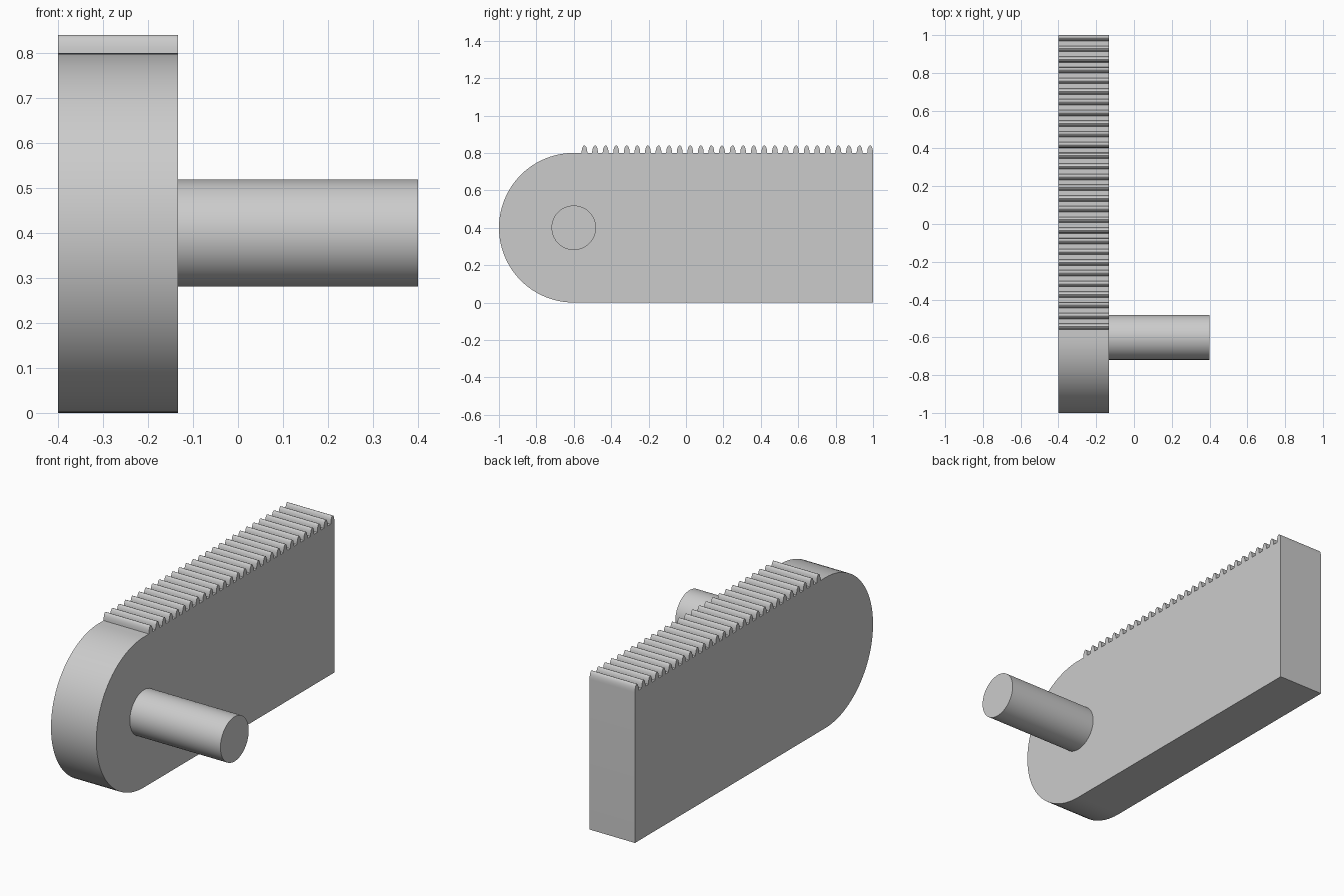
import bpy
import math
from mathutils import Vector

cube = bpy.data.objects.get("Cube")
if cube:
    bpy.data.objects.remove(cube, do_unlink=True)

grey = bpy.data.materials.new("plain grey")
grey.use_nodes = True
colour = (0.6, 0.6, 0.6, 1)
grey.diffuse_color = colour
grey.node_tree.nodes["Principled BSDF"].inputs["Base Color"].default_value = colour

LEFT, PLATE_FACE, PIN_END = -0.4, -0.133, 0.4
RADIUS, AXIS_Y, BACK_Y = 0.4, -0.6, 1.0
TEETH, TOOTH_HALF, TOOTH_HEIGHT = 28, 0.0155, 0.04
FIRST_TOOTH = -0.543


def extrude_x(name, outline, x0, x1):
    """Extrude a closed (y, z) outline along x, wound anticlockwise from +x."""
    n = len(outline)
    verts = [(x, y, z) for x in (x0, x1) for y, z in outline]
    faces = [tuple(reversed(range(n))), tuple(range(n, 2 * n))]
    faces += [(i, (i + 1) % n, (i + 1) % n + n, i + n) for i in range(n)]
    mesh = bpy.data.meshes.new(name)
    mesh.from_pydata(verts, [], faces)
    mesh.materials.append(grey)
    obj = bpy.data.objects.new(name, mesh)
    bpy.context.collection.objects.link(obj)
    bpy.ops.object.select_all(action="DESELECT")
    obj.select_set(True)
    bpy.context.view_layer.objects.active = obj
    bpy.ops.object.shade_smooth_by_angle(angle=math.radians(35))
    return obj


def arc(radius, start, end, steps):
    return [(AXIS_Y + radius * math.cos(a), RADIUS + radius * math.sin(a))
            for a in (start + (end - start) * i / steps for i in range(steps + 1))]


# Toothed plate: flat base and back, row of rounded teeth, round front end
outline = [(BACK_Y, 0)]
last_tooth = BACK_Y - TOOTH_HALF
pitch = (last_tooth - FIRST_TOOTH) / (TEETH - 1)
for t in range(TEETH):
    centre = last_tooth - t * pitch
    for i in range(11):
        a = math.pi * i / 10
        outline.append((centre + TOOTH_HALF * math.cos(a),
                        2 * RADIUS + TOOTH_HEIGHT * math.sin(a)))
outline += arc(RADIUS, math.pi / 2, math.pi * 1.5, 48)
extrude_x("toothed_plate", outline, LEFT, PLATE_FACE)

# Round pivot pin on the side of the plate
extrude_x("pivot_pin", arc(0.119, 0, math.tau, 64)[:-1], PLATE_FACE - 0.02, PIN_END)
